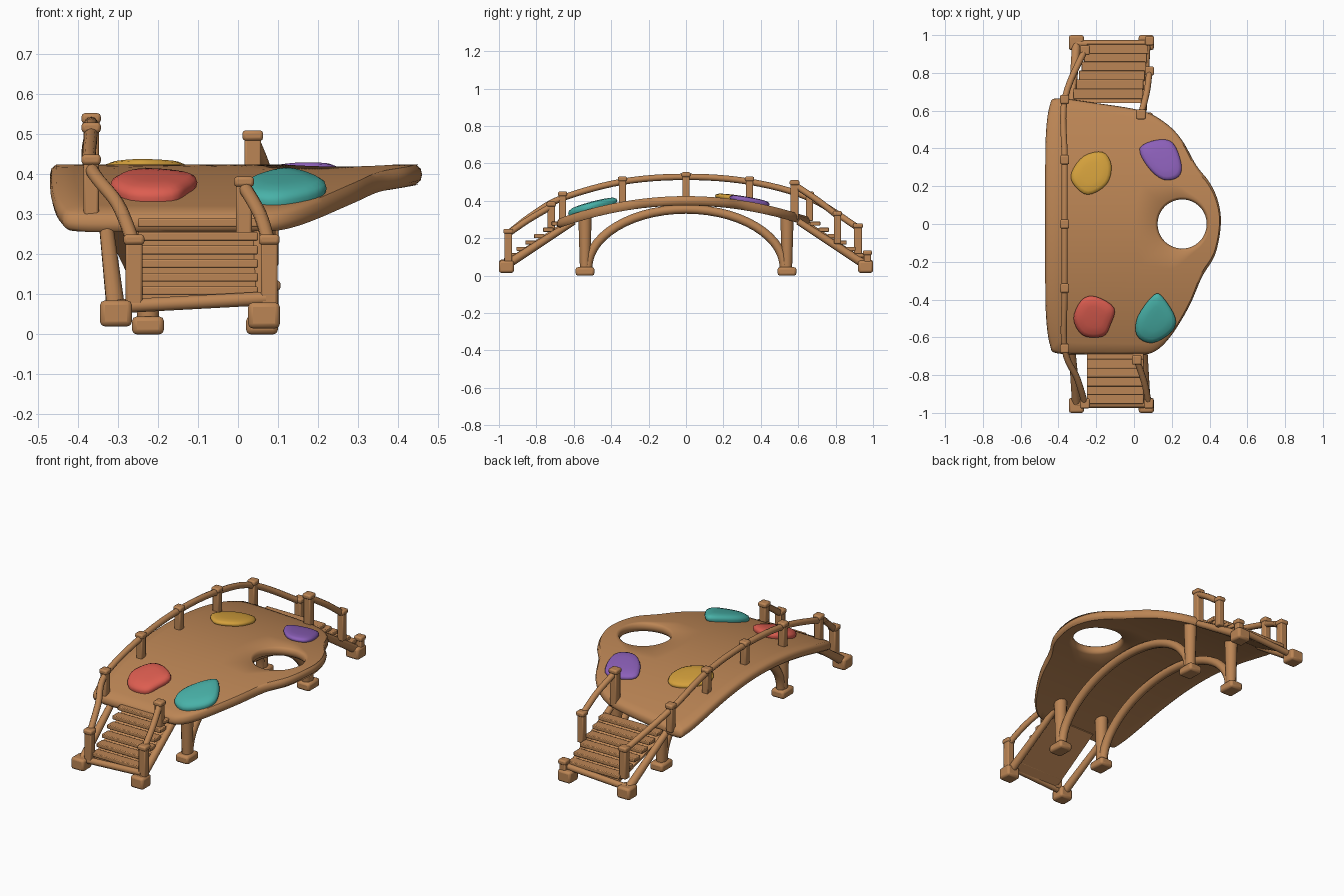
import bpy, bmesh, math
from mathutils import Vector

if "Cube" in bpy.data.objects:
    bpy.data.objects.remove(bpy.data.objects["Cube"])

def material(name, rgb):
    m = bpy.data.materials.new(name)
    m.diffuse_color = (*rgb, 1)
    m.use_nodes = True
    m.node_tree.nodes["Principled BSDF"].inputs["Base Color"].default_value = m.diffuse_color
    return m

WOOD = material("warm_wood", (0.50, 0.235, 0.09))
RED = material("coral_red", (0.72, 0.11, 0.08))
TEAL = material("teal", (0.065, 0.44, 0.39))
YELLOW = material("ochre_yellow", (0.65, 0.35, 0.045))
PURPLE = material("violet", (0.26, 0.115, 0.48))

def finish(name, bm, mat, angle=40, bevel=0):
    bmesh.ops.recalc_face_normals(bm, faces=bm.faces)
    me = bpy.data.meshes.new(name)
    bm.to_mesh(me)
    bm.free()
    ob = bpy.data.objects.new(name, me)
    bpy.context.collection.objects.link(ob)
    me.materials.append(mat)
    if bevel:
        b = ob.modifiers.new("soft_edges", 'BEVEL')
        b.width, b.segments = bevel, 2
    bpy.ops.object.select_all(action='DESELECT')
    ob.select_set(True)
    bpy.context.view_layer.objects.active = ob
    bpy.ops.object.shade_smooth_by_angle(angle=math.radians(angle))
    return ob

def spline(pts, closed, steps):
    """Catmull-Rom curve through pts."""
    p = [Vector(q) for q in pts]
    n = len(p)
    get = (lambda i: p[i % n]) if closed else (lambda i: p[max(0, min(n - 1, i))])
    out = []
    for i in range(n if closed else n - 1):
        a, b, c, d = get(i - 1), get(i), get(i + 1), get(i + 2)
        for k in range(steps):
            t = k / steps
            out.append(0.5 * (2 * b + (c - a) * t + (2 * a - 5 * b + 4 * c - d) * t * t
                              + (3 * b - a - 3 * c + d) * t ** 3))
    return out if closed else out + [p[-1]]

def skin(bm, rings, wrap=False):
    """Join successive closed rings of vertices with quads."""
    n = len(rings[0])
    for r in range(len(rings) if wrap else len(rings) - 1):
        a, b = rings[r], rings[(r + 1) % len(rings)]
        for i in range(n):
            j = (i + 1) % n
            bm.faces.new((a[i], a[j], b[j], b[i]))

def tube(name, pts, r0, r1=None, sides=10):
    pts = [Vector(p) for p in pts]
    r1 = r0 if r1 is None else r1
    bm, rings = bmesh.new(), []
    for i, p in enumerate(pts):
        t = (pts[min(i + 1, len(pts) - 1)] - pts[max(i - 1, 0)]).normalized()
        u = t.cross(Vector((1, 0, 0)) if abs(t.x) < 0.8 else Vector((0, 0, 1))).normalized()
        v = t.cross(u)
        r = r0 + (r1 - r0) * i / (len(pts) - 1)
        rings.append([bm.verts.new(p + r * (u * math.cos(a) + v * math.sin(a)))
                      for a in (2 * math.pi * k / sides for k in range(sides))])
    skin(bm, rings)
    bm.faces.new(rings[0])
    bm.faces.new(rings[-1])
    return finish(name, bm, WOOD, 50)

def box(name, lo, hi, bevel=0.008):
    bm = bmesh.new()
    bmesh.ops.create_cube(bm, size=1)
    for v in bm.verts:
        v.co = Vector([(lo[k] + hi[k]) / 2 + v.co[k] * (hi[k] - lo[k]) for k in range(3)])
    return finish(name, bm, WOOD, 40, bevel)

def post(name, x, y, z0, z1, w=0.038):
    h, c = w / 2, w / 2 + 0.005
    box(name, (x - h, y - h, z0), (x + h, y + h, z1 - 0.018), 0.006)
    box(name + "_cap", (x - c, y - c, z1 - 0.026), (x + c, y + c, z1), 0.008)

def foot(name, x, y, z0, z1, hx=0.04, hy=0.04):
    box(name, (x - hx, y - hy, z0), (x + hx, y + hy, z1), 0.012)

def top(y):
    return 0.425 - 0.26 * y * y

# Arched palette-shaped deck with a thumb hole: one loop of cross-sections around the hole
outline = [(-0.47, 0), (-0.47, -0.3), (-0.465, -0.5), (-0.445, -0.64), (-0.405, -0.685),
           (-0.2, -0.69), (0, -0.69), (0.10, -0.68), (0.19, -0.60), (0.29, -0.44),
           (0.36, -0.28), (0.43, -0.16), (0.46, 0), (0.445, 0.12), (0.40, 0.22),
           (0.33, 0.31), (0.25, 0.45), (0.16, 0.54), (0.04, 0.60), (-0.2, 0.64),
           (-0.405, 0.665), (-0.445, 0.63), (-0.465, 0.5), (-0.47, 0.3)]
edge = spline(outline, True, 5)
hole = Vector((0.255, 0.0))
T = 0.05
inner = [(0.0, 0.0, -T / 2), (0.0, 0.004, -0.009), (0.0, 0.014, 0.0)]
middle = [(k / 10, 0, 0.0) for k in range(2, 10)]
outer = [(1.0, -0.016, 0.0), (1.0, -0.004, -0.010), (1.0, 0.0, -T / 2)]
flip = lambda s: [(t, d, -T - z) for t, d, z in reversed(s)]
section = inner + middle + outer + flip(inner[1:] + middle + outer[:-1])
bm, rings = bmesh.new(), []
for t, d, dz in section:
    ring = []
    for o in edge:
        u = (o - hole).normalized()
        h = hole + u * 0.13
        p = h + (o - h) * t + u * d
        ring.append(bm.verts.new((p.x, p.y, top(p.y) + dz)))
    rings.append(ring)
skin(bm, rings, True)
finish("palette_deck", bm, WOOD, 50)

# Paint blobs lying on the deck
def blob(name, pts, height, mat):
    loop = spline(pts, True, 4)
    c = sum(loop, Vector((0, 0))) / len(loop)
    bm, rings = bmesh.new(), []
    for s, f in ((0.94, -0.25), (1.0, 0.3), (0.96, 0.65), (0.82, 0.9), (0.5, 1.0), (0.2, 1.02)):
        ring = []
        for o in loop:
            p = c + (o - c) * s
            ring.append(bm.verts.new((p.x, p.y, top(p.y) + f * height)))
        rings.append(ring)
    skin(bm, rings)
    bm.faces.new(rings[0])
    bm.faces.new(rings[-1])
    finish(name, bm, mat, 60)

blob("red_paint", [(-.32, -.5), (-.275, -.40), (-.2, -.385), (-.105, -.445), (-.125, -.535),
                   (-.165, -.595), (-.27, -.59)], 0.036, RED)
blob("teal_paint", [(.02, -.49), (.105, -.375), (.155, -.39), (.22, -.5), (.195, -.575),
                    (.095, -.63), (.015, -.59)], 0.036, TEAL)
blob("yellow_paint", [(-.33, .275), (-.265, .36), (-.165, .38), (-.12, .31), (-.145, .21),
                      (-.245, .155), (-.32, .21)], 0.024, YELLOW)
blob("purple_paint", [(.03, .40), (.12, .445), (.205, .43), (.25, .32), (.235, .25),
                      (.155, .235), (.075, .30)], 0.024, PURPLE)

# Long handrail with posts on the left edge
for i, (y, z) in enumerate([(-0.66, 0.45), (-0.34, 0.53), (0, 0.553), (0.34, 0.53), (0.66, 0.45)]):
    post(f"rail_post_{i}", -0.367, y, top(y) - (0.02 if abs(y) > 0.5 else 0.01), z)
tube("long_handrail", spline([(-0.26, -0.95, 0.225), (-0.30, -0.82, 0.325), (-0.367, -0.66, 0.415),
                              (-0.367, -0.34, 0.502), (-0.367, 0, 0.528), (-0.367, 0.34, 0.502),
                              (-0.367, 0.66, 0.415), (-0.26, 0.92, 0.255)], False, 6), 0.017)

# Stair posts and short handrails
post("front_left_newel", -0.26, -0.95, 0.07, 0.25, 0.042)
post("front_right_newel", 0.078, -0.95, 0.05, 0.25, 0.042)
post("front_right_top_post", 0.015, -0.72, 0.24, 0.395, 0.04)
tube("front_right_handrail", spline([(0.015, -0.72, 0.37), (0.055, -0.84, 0.30),
                                     (0.078, -0.95, 0.225)], False, 5), 0.017)
post("back_left_newel", -0.26, 0.92, 0.10, 0.28, 0.042)
post("back_right_top_post", 0.037, 0.58, 0.30, 0.51, 0.042)
post("back_right_post", 0.082, 0.81, 0.17, 0.345, 0.038)
post("back_right_newel", 0.082, 0.97, 0.03, 0.135, 0.038)
tube("back_right_handrail", spline([(0.037, 0.58, 0.485), (0.068, 0.70, 0.405),
                                    (0.082, 0.81, 0.32)], False, 5), 0.017)

# Both stairs: feet, stringers, cross beam, sloping panel and treads
for s, side in ((-1, "front"), (1, "back")):
    foot(side + "_left_stair_foot", -0.305, s * 0.96, 0.02, 0.085)
    foot(side + "_right_stair_foot", 0.065, s * 0.96, 0.015, 0.08)
    tube(side + "_left_stringer", [(-0.305, s * 0.955, 0.06), (-0.33, s * 0.64, 0.275)], 0.024, 0.018)
    tube(side + "_right_stringer", [(0.065, s * 0.955, 0.06), (0.05, s * 0.60, 0.29)], 0.024, 0.018)
    tube(side + "_stair_beam", [(-0.30, s * 0.955, 0.07), (0.07, s * 0.955, 0.09)], 0.018)
    n = 6
    bm = bmesh.new()
    for k in range(2):
        y, z = ((0.94, 0.085), (0.64, 0.275))[k]
        for x in ((-0.25, 0.055) if s < 0 else ((-0.24, 0.075), (-0.33, 0.045))[k]):
            for dz in (0, -0.012):
                bm.verts.new((x, s * y, z + dz))
    bmesh.ops.convex_hull(bm, input=bm.verts)
    finish(side + "_stair_panel", bm, WOOD)
    for i in range(n):
        f = i / (n - 1)
        y, z = 0.925 - 0.235 * f, 0.12 + 0.17 * f
        x0, x1 = (-0.25, 0.05) if s < 0 else (-0.25 - 0.07 * f, 0.075 - 0.03 * f)
        box(f"{side}_tread_{i}", (x0, s * y - 0.028, z - 0.022), (x1, s * y + 0.028, z), 0.004)

# Two supporting arches with legs and feet under the deck
for x, side in ((-0.225, "left"), (0.06, "right")):
    tube(side + "_arch", [(x, -0.525 * math.cos(a), 0.04 + 0.315 * math.sin(a))
                          for a in (math.pi * k / 28 for k in range(29))], 0.024, sides=12)
    for s, end in ((-1, "front"), (1, "back")):
        foot(f"{end}_{side}_arch_foot", x, s * 0.54, 0.0, 0.045, 0.04, 0.05)
        tube(f"{end}_{side}_leg", [(x, s * 0.54, 0.03), (x, s * 0.54, 0.325)], 0.027, 0.036, 12)
